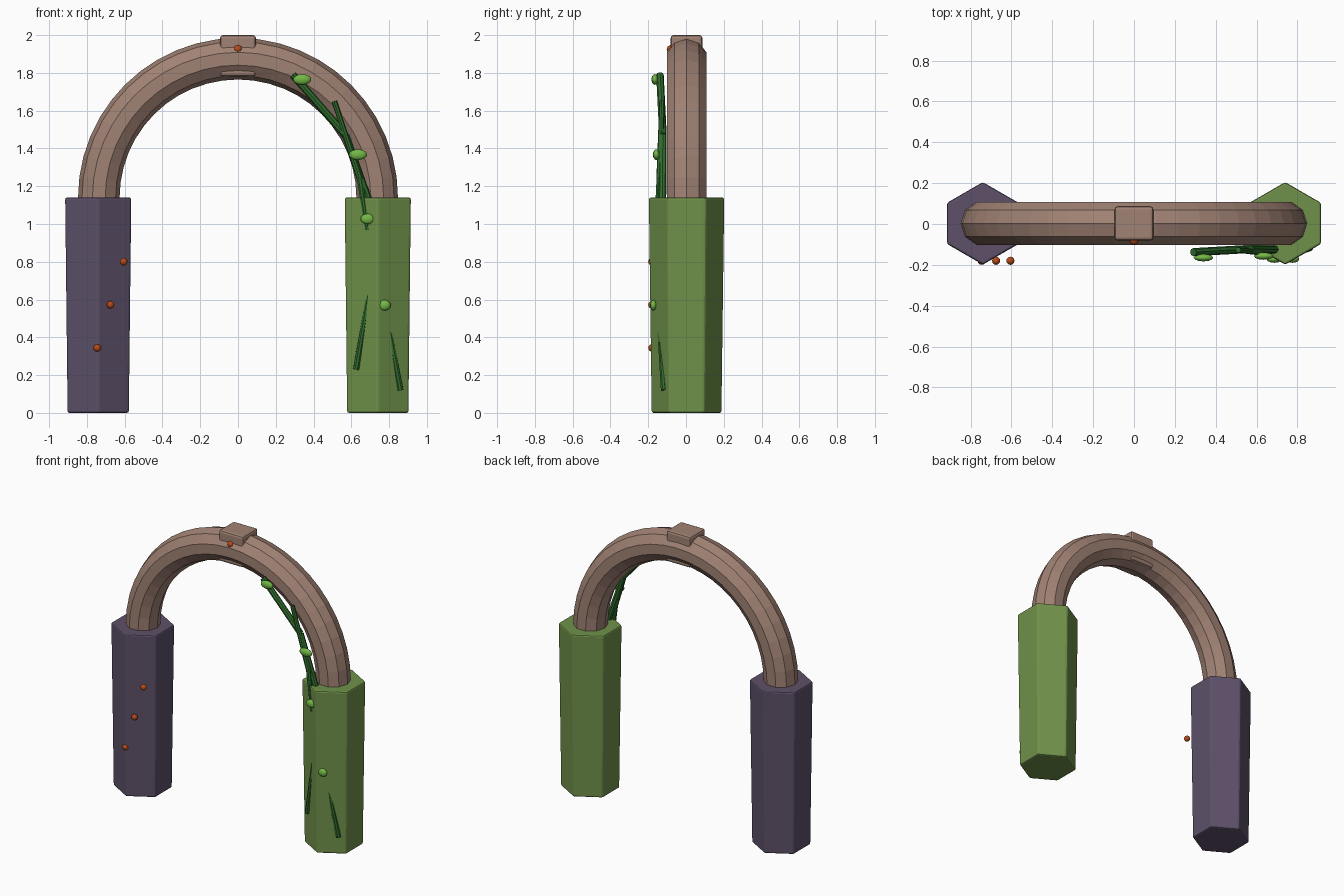
import bpy, bmesh, math
from mathutils import Vector

if "Cube" in bpy.data.objects:
    bpy.data.objects.remove(bpy.data.objects["Cube"])

def material(name, rgb):
    m = bpy.data.materials.new(name)
    m.diffuse_color = [((c + 0.055) / 1.055) ** 2.4 for c in rgb] + [1]
    m.use_nodes = True
    m.node_tree.nodes["Principled BSDF"].inputs["Base Color"].default_value = m.diffuse_color
    return m

STONE = material("tan stone", (0.63, 0.51, 0.455))
PURPLE = material("dusky purple", (0.365, 0.315, 0.41))
MOSS = material("moss green", (0.44, 0.57, 0.29))
VINE = material("vine green", (0.19, 0.43, 0.18))
LEAF = material("leaf green", (0.45, 0.72, 0.27))
BERRY = material("burnt orange", (0.72, 0.29, 0.09))
Y0 = 0.003

def finish(name, bm, mat, bevel=0, smooth=False):
    bmesh.ops.recalc_face_normals(bm, faces=bm.faces)
    me = bpy.data.meshes.new(name)
    bm.to_mesh(me)
    bm.free()
    me.materials.append(mat)
    for p in me.polygons:
        p.use_smooth = smooth
    ob = bpy.data.objects.new(name, me)
    bpy.context.collection.objects.link(ob)
    if bevel:
        b = ob.modifiers.new("bevel", "BEVEL")
        b.width, b.segments = bevel, 2
    return ob

def ball(name, pos, size, mat):
    bm = bmesh.new()
    bmesh.ops.create_uvsphere(bm, u_segments=12, v_segments=8, radius=1)
    bmesh.ops.scale(bm, vec=size, verts=bm.verts)
    bmesh.ops.translate(bm, vec=pos, verts=bm.verts)
    return finish(name, bm, mat, smooth=True)

def stick(name, a, b, r1, r2):
    a, b = Vector(a), Vector(b)
    bm = bmesh.new()
    bmesh.ops.create_cone(bm, cap_ends=True, segments=8, radius1=r1, radius2=r2, depth=(b - a).length)
    bmesh.ops.rotate(bm, cent=(0, 0, 0), verts=bm.verts,
                     matrix=(b - a).to_track_quat("Z", "Y").to_matrix())
    bmesh.ops.translate(bm, vec=(a + b) / 2, verts=bm.verts)
    return finish(name, bm, VINE, smooth=False)

# hexagonal tapered pillars
for name, x, mat in (("left_pillar", -0.74, PURPLE), ("right_pillar", 0.74, MOSS)):
    bm = bmesh.new()
    rings = []
    for z, r in ((0, 0.187), (1.14, 0.202)):
        rings.append([bm.verts.new((x + r * math.sin(i * math.pi / 3),
                                    Y0 + r * math.cos(i * math.pi / 3), z)) for i in range(6)])
    for ring in rings:
        bm.faces.new(ring)
    for i in range(6):
        j = (i + 1) % 6
        bm.faces.new((rings[0][i], rings[0][j], rings[1][j], rings[1][i]))
    finish(name, bm, mat, bevel=0.01)

# ten-sided half ring
bm = bmesh.new()
N, S, R, r = 24, 10, 0.737, 0.11
rings = []
for k in range(N + 1):
    t = math.pi * k / N
    ring = []
    for i in range(S):
        a = 2 * math.pi * i / S
        d = R + r * math.cos(a)
        ring.append(bm.verts.new((d * math.cos(t), Y0 + r * math.sin(a), 1.138 + d * math.sin(t))))
    rings.append(ring)
for p, q in zip(rings, rings[1:]):
    for i in range(S):
        j = (i + 1) % S
        bm.faces.new((p[i], p[j], q[j], q[i]))
bm.faces.new(rings[0])
bm.faces.new(rings[-1])
finish("arch_ring", bm, STONE)

# keystone block
bm = bmesh.new()
bmesh.ops.create_cube(bm, size=1)
bmesh.ops.scale(bm, vec=(0.19, 0.168, 0.218), verts=bm.verts)
bmesh.ops.translate(bm, vec=(0, Y0, 1.891), verts=bm.verts)
finish("keystone", bm, STONE, bevel=0.015)

# orange studs
ball("keystone_stud", (0, -0.08, 1.925), (0.022, 0.022, 0.022), BERRY)
for i in range(3):
    ball(f"pillar_stud_{i}", (-0.605 - 0.07 * i, -0.18, 0.80 - 0.228 * i), (0.02,) * 3, BERRY)

# vines, lower ones sinking into the pillar
VINES = [
    ((0.29, -0.138, 1.79), (0.57, -0.122, 1.47), 0.02, 0.02),
    ((0.57, -0.122, 1.47), (0.70, -0.125, 1.10), 0.02, 0.02),
    ((0.51, -0.127, 1.65), (0.645, -0.14, 1.24), 0.014, 0.017),
    ((0.645, -0.14, 1.24), (0.685, -0.158, 0.97), 0.017, 0.012),
    ((0.625, -0.125, 0.23), (0.695, -0.150, 0.64), 0.017, 0.014),
    ((0.86, -0.117, 0.12), (0.803, -0.138, 0.43), 0.017, 0.014),
]
for i, v in enumerate(VINES):
    stick(f"vine_{i}", *v)

# leaves
for i, p in enumerate([(0.34, -0.165, 1.765), (0.635, -0.157, 1.367),
                       (0.687, -0.172, 1.027), (0.775, -0.172, 0.57)]):
    w = 0.048 if i < 2 else 0.038 if i == 2 else 0.034
    ball(f"leaf_{i}", p, (w, 0.018, 0.028), LEAF)
